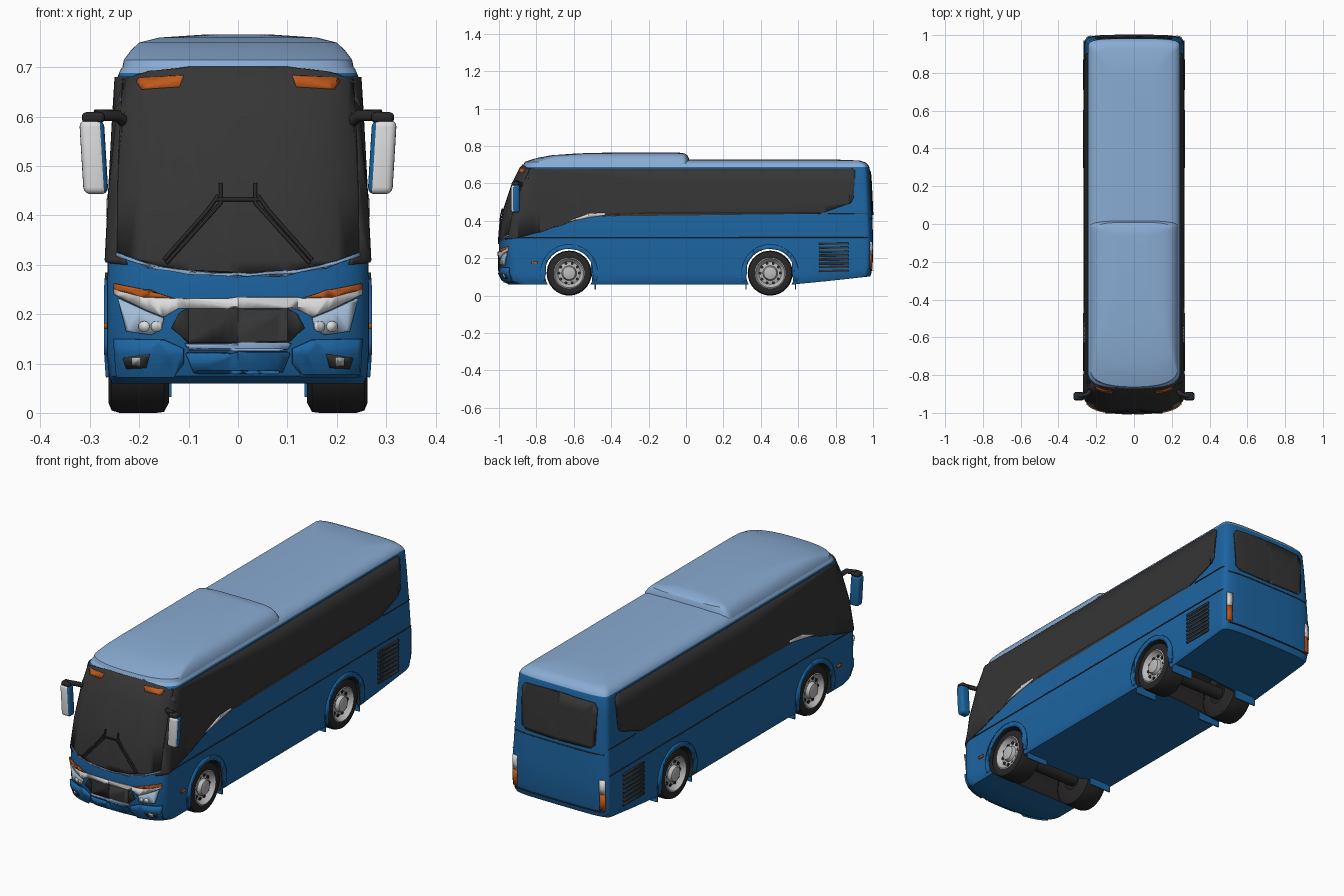
import bpy, bmesh, math
from mathutils import Vector, Matrix

cube = bpy.data.objects.get("Cube")
if cube:
    bpy.data.objects.remove(cube)


def material(name, *rgb):
    m = bpy.data.materials.new(name)
    m.use_nodes = True
    m.diffuse_color = (*rgb, 1)
    m.node_tree.nodes["Principled BSDF"].inputs["Base Color"].default_value = (*rgb, 1)
    return m


BLUE = material("body blue", .012, .13, .36)
ROOF = material("roof light blue", .25, .41, .65)
GLASS = material("dark glass", .036, .036, .036)
BLACK = material("tyre black", .022, .02, .02)
WHITE = material("white trim", .72, .72, .72)
ORANGE = material("amber lamp", .52, .1, .012)
STEEL = material("wheel grey", .5, .5, .5)
LENS = material("headlight lens", .36, .5, .66)

# Body levels: height, half width, front y, rear y
BODY = [(.06, .255, -.95, .985), (.075, .262, -.975, .99), (.12, .265, -.995, .998),
        (.25, .265, -1, 1), (.31, .264, -.998, 1), (.45, .257, -.975, .995),
        (.6, .249, -.925, .988), (.68, .244, -.885, .982), (.688, .241, -.878, .979),
        (.697, .237, -.871, .975), (.712, .222, -.855, .96), (.722, .19, -.82, .93),
        (.727, .1, -.7, .8)]
POD = [(.69, .236, -.872, .02), (.715, .231, -.862, .018), (.735, .216, -.8, .015),
       (.75, .2, -.72, .008), (.76, .16, -.58, -.008), (.766, .07, -.35, -.05)]
FD, FP, RD, RP = .1, 2.5, .05, 4      # depth and roundness of the front and rear ends
AXLES = {"front": -.625, "rear": .45}
AXLE_Z, ARCH_R = .12, .13


def finish(bm, name, mats):
    bmesh.ops.recalc_face_normals(bm, faces=bm.faces)
    me = bpy.data.meshes.new(name)
    bm.to_mesh(me)
    bm.free()
    for m in mats:
        me.materials.append(m)
    ob = bpy.data.objects.new(name, me)
    bpy.context.collection.objects.link(ob)
    return ob


def ring(w, yf, yr, steps=16):
    half = []
    for i in range(steps + 1):
        a = math.pi / 2 * i / steps
        half.append((w * math.sin(a) ** (2 / FP), yf + FD * (1 - max(0, math.cos(a)) ** (2 / FP))))
    for i in range(1, 10):
        half.append((w, yf + FD + (yr - RD - yf - FD) * i / 10))
    for i in range(steps + 1):
        a = math.pi / 2 * (1 - i / steps)
        half.append((w * math.sin(a) ** (2 / RP), yr - RD * (1 - max(0, math.cos(a)) ** (2 / RP))))
    return half + [(-x, y) for x, y in half[-2:0:-1]]


def loft(name, levels, mats, roof_from):
    bm = bmesh.new()
    rows = []
    for z, w, yf, yr in levels:
        rows.append([bm.verts.new((x, y, z + max(0, y - .6) * .11 * max(0, .3 - z) / .24))
                     for x, y in ring(w, yf, yr)])
    for k, (a, b) in enumerate(zip(rows, rows[1:])):
        for i in range(len(a)):
            j = (i + 1) % len(a)
            f = bm.faces.new((a[i], a[j], b[j], b[i]))
            f.material_index = int(levels[k][0] >= roof_from)
    bm.faces.new(rows[0])
    bm.faces.new(rows[-1]).material_index = 1
    return finish(bm, name, mats)


def level(z):
    for a, b in zip(BODY, BODY[1:]):
        if z <= b[0]:
            t = max(0, (z - a[0]) / (b[0] - a[0]))
            return [p + (q - p) * t for p, q in zip(a[1:], b[1:])]
    return BODY[-1][1:]


def on_body(kind, u, z, off):
    """Point of the body surface, pushed outwards by off."""
    w, yf, yr = level(z)
    if kind == "side":
        cf = min(1, max(0, (yf + FD - u) / FD))
        cr = min(1, max(0, (u - yr + RD) / RD))
        return (w * (1 - cf ** FP) ** (1 / FP) * (1 - cr ** RP) ** (1 / RP) + off, u, z)
    r = min(1, abs(u) / w)
    if kind == "front":
        return (u, yf + FD * (1 - (1 - r ** FP) ** (1 / FP)) - off, z)
    return (u, yr - RD * (1 - (1 - r ** RP) ** (1 / RP)) + off, z)


def panel(name, kind, pts, mat, off=.003, both=False, thick=.006):
    """Thin plate with outline pts, draped over the body; both adds its mirror image."""
    bm = bmesh.new()
    f = bm.faces.new([bm.verts.new((u, 0, z)) for u, z in pts])
    bmesh.ops.triangulate(bm, faces=[f])
    cuts = [(Vector((0, 0, l[0])), Vector((0, 0, 1))) for l in BODY]
    cuts += [(Vector((k * .02, 0, 0)), Vector((1, 0, 0))) for k in range(-50, 51)]
    for co, no in cuts:
        bmesh.ops.bisect_plane(bm, geom=bm.verts[:] + bm.edges[:] + bm.faces[:],
                               plane_co=co, plane_no=no)
    for v in bm.verts:
        v.co = on_body(kind, v.co.x, v.co.z, off)
    if both:
        dup = bmesh.ops.duplicate(bm, geom=bm.verts[:] + bm.edges[:] + bm.faces[:])["geom"]
        for v in dup:
            if isinstance(v, bmesh.types.BMVert):
                v.co.x = -v.co.x
    ob = finish(bm, name, [mat])
    mod = ob.modifiers.new("thickness", "SOLIDIFY")
    mod.thickness, mod.offset = thick, 0
    return ob


def strip(u0, u1, z0, z1):
    return [(u0, z0), (u1, z0), (u1, z1), (u0, z1)]


def mirrored(half):
    return half + [(-x, z) for x, z in reversed(half)]


def box(name, loc, size, mat, bevel=0):
    bm = bmesh.new()
    bmesh.ops.create_cube(bm, size=1, matrix=Matrix.Translation(loc) @ Matrix.Diagonal((*size, 1)))
    if bevel:
        bmesh.ops.bevel(bm, geom=bm.edges[:], offset=bevel, segments=4, profile=.5, affect="EDGES")
    return finish(bm, name, [mat])


def tube(name, pts, radius, mat):
    cu = bpy.data.curves.new(name, "CURVE")
    cu.dimensions, cu.bevel_depth, cu.bevel_resolution, cu.use_fill_caps = "3D", radius, 2, True
    sp = cu.splines.new("POLY")
    sp.points.add(len(pts) - 1)
    for p, co in zip(sp.points, pts):
        p.co = (*co, 1)
    cu.materials.append(mat)
    ob = bpy.data.objects.new(name, cu)
    bpy.context.collection.objects.link(ob)


def cylinder_x(bm, centre, radius, length, sides):
    bmesh.ops.create_cone(bm, cap_ends=True, segments=sides, radius1=radius, radius2=radius, depth=length,
                          matrix=Matrix.Translation(centre) @ Matrix.Rotation(math.pi / 2, 4, "Y"))


# Body shell with wheel wells cut through it
body = loft("body_shell", BODY, [BLUE, ROOF, BLACK], .687)
for y in AXLES.values():
    bm = bmesh.new()
    cylinder_x(bm, (0, y, AXLE_Z), ARCH_R, .7, 48)
    cutter = finish(bm, "wheel_well_cutter", [BLACK])
    cutter.hide_render = True
    mod = body.modifiers.new("well", "BOOLEAN")
    mod.operation, mod.object, mod.solver = "DIFFERENCE", cutter, "EXACT"
    bpy.context.view_layer.objects.active = body
    bpy.ops.object.modifier_apply(modifier=mod.name)
    bpy.data.objects.remove(cutter)
for p in body.data.polygons:
    vs = [body.data.vertices[i].co for i in p.vertices]
    if any(all(math.hypot(v.y - y, v.z - AXLE_Z) < ARCH_R + .002 for v in vs) for y in AXLES.values()):
        p.material_index = 2
loft("roof_pod", POD, [ROOF, ROOF], 0)

# Glazing
panel("windscreen", "front", mirrored([(0, .283), (.1, .287), (.18, .302), (.243, .325), (.241, .5),
                                       (.232, .675), (.18, .69), (.1, .699)]), GLASS)
panel("side_windows", "side", [(-.965, .3), (-.917, .305), (-.78, .34), (-.6, .4), (-.52, .425), (-.435, .44),
                               (.725, .44), (.88, .495), (.895, .52), (.905, .665), (.89, .68),
                               (-.855, .68)], GLASS, both=True)
panel("rear_window", "rear", mirrored([(0, .43), (.18, .435), (.2, .455), (.205, .63), (.19, .655), (0, .662)]), GLASS)
panel("window_trim", "side", [(-.63, .397), (-.43, .432), (-.43, .442), (-.52, .438)], WHITE, .005, True)
panel("windscreen_lower_trim", "front", mirrored([(0, .277), (.1, .28), (.18, .295), (.245, .317), (.245, .324),
                                                  (.18, .301), (.1, .286), (0, .282)]), ROOF, .004)
panel("roof_marker_lamps", "front", [(.118, .66), (.195, .655), (.205, .67), (.2, .678), (.11, .682)],
      ORANGE, .006, True)

# Front fascia
panel("fascia_trim", "front", mirrored([(0, .212), (.12, .212), (.15, .194), (.185, .208), (.25, .24), (.25, .258),
                                        (.19, .238), (.13, .232), (0, .232)]), WHITE, .006)
panel("front_indicators", "front", [(.13, .232), (.19, .234), (.25, .25), (.25, .262), (.18, .248)],
      ORANGE, .008, True)
panel("headlights", "front", [(.15, .192), (.155, .17), (.175, .158), (.225, .165), (.242, .232), (.185, .206)],
      LENS, .005, True)
for cx in (.165, .19):
    panel("headlight_bulb", "front", [(cx + .011 * math.cos(a * math.pi / 6), .175 + .011 * math.sin(a * math.pi / 6))
                                      for a in range(12)], WHITE, .008, True)
panel("grille", "front", mirrored([(0, .142), (.1, .142), (.135, .172), (.12, .2), (.1, .21), (0, .21)]), GLASS, .005)
panel("grille_lower_bar", "front", mirrored([(0, .128), (.1, .128), (.108, .14), (0, .14)]), ROOF, .006)
panel("bumper_bar", "front", mirrored([(0, .083), (.09, .083), (.105, .12), (0, .12)]), BLUE, .006, thick=.009)
panel("bumper_cheeks", "front", [(.11, .1), (.13, .075), (.245, .075), (.25, .15), (.15, .148), (.11, .13)],
      BLUE, .005, True, .009)
panel("fog_lamp_recess", "front", [(.185, .092), (.225, .09), (.232, .112), (.178, .12)], GLASS, .008, True)
panel("fog_lamps", "front", strip(.197, .215, .096, .112), STEEL, .011, True)

# Side and rear details
panel("side_seam", "side", strip(-.93, .97, .309, .312), GLASS, .001, True)
panel("rear_upper_seam", "side", strip(.76, .97, .437, .439), GLASS, .001, True)
for z in (.41, .13):
    panel("rear_seam", "rear", strip(-.24, .24, z, z + .003), GLASS, .001)
for k in range(8):
    panel("engine_vent_slat", "side", strip(.71, .87, .125 + k * .021, .137 + k * .021), GLASS, .002, True)
panel("side_marker", "side", strip(-.825, -.795, .17, .182), ORANGE, .003, True)
panel("rear_lamp_upper", "rear", strip(.225, .252, .22, .29), WHITE, .004, True)
panel("rear_lamp_lower", "rear", strip(.225, .252, .14, .22), ORANGE, .004, True)

# Wheels: lathed tyre and rim, with ventilation holes
PROFILE = [(.14, .05), (.14, .1), (.15, .118), (.165, .12), (.24, .12), (.256, .115), (.262, .1), (.26, .082),
           (.262, .078), (.248, .07), (.238, .06), (.243, .04), (.26, .034), (.264, .022), (.264, 0)]
for end, y in AXLES.items():
    for side, s in (("left", 1), ("right", -1)):
        bm = bmesh.new()
        vs = [bm.verts.new((s * x, y, AXLE_Z + r)) for x, r in PROFILE]
        es = [bm.edges.new(e) for e in zip(vs, vs[1:])]
        bmesh.ops.spin(bm, geom=vs + es, cent=(0, y, AXLE_Z), axis=(1, 0, 0), angle=math.tau, steps=40)
        bmesh.ops.remove_doubles(bm, verts=bm.verts, dist=.0001)
        for f in bm.faces:
            c = f.calc_center_median()
            f.material_index = int(abs(c.x) > .23 and math.hypot(c.y - y, c.z - AXLE_Z) < .081)
        finish(bm, f"{end}_{side}_wheel", [BLACK, STEEL])
        bm = bmesh.new()
        for k in range(10):
            a = math.tau * k / 10
            cylinder_x(bm, (s * .241, y + .054 * math.cos(a), AXLE_Z + .054 * math.sin(a)), .008, .006, 10)
        finish(bm, f"{end}_{side}_wheel_holes", [BLACK])
    bm = bmesh.new()
    cylinder_x(bm, (0, y, AXLE_Z), .03, .3, 16)
    finish(bm, f"{end}_axle", [BLACK])
    arc = [math.pi * k / 20 for k in range(-2, 23)]
    lip = [(y + r * math.cos(a), AXLE_Z + r * math.sin(a))
           for r, seq in ((ARCH_R, arc), (.153, arc[::-1])) for a in seq]
    panel(f"{end}_wheel_arch_lips", "side", lip, BLUE, .002, True, .008)

# Mud flaps, mirrors and wipers
for s, side in ((1, "left"), (-1, "right")):
    for y in (-.485, .32, .585):
        box(f"{side}_mud_flap", (s * .195, y, .055), (.12, .006, .045), BLUE)
    housing = box(f"{side}_mirror_housing", (s * .292, -.912, .518), (.05, .045, .15), BLUE, .014)
    housing.data.materials.append(WHITE)
    for p in housing.data.polygons:
        p.material_index = int(p.normal.y < -.2 and p.center.x * s > .275)
    for v in housing.data.vertices:      # lean the housing outwards at the top
        v.co.x += s * (v.co.z - .518) * .06
    box(f"{side}_mirror_cap", (s * .293, -.912, .598), (.046, .04, .022), BLACK, .009)
    tube(f"{side}_mirror_arm", [(s * .225, -.87, .585), (s * .245, -.9, .602), (s * .29, -.912, .603)], .012, BLACK)
    for k, path in enumerate(([(.035, .465), (.035, .425), (.145, .303)], [(.04, .44), (.06, .412), (.15, .31)],
                              [(0, .432), (.045, .432)])):
        tube(f"{side}_wiper_{k}", [on_body("front", s * x, z, .012) for x, z in path], .004, BLACK)

# Smooth shading with sharp creases
bpy.ops.object.select_all(action="DESELECT")
for ob in bpy.context.scene.objects:
    if ob.type == "MESH":
        ob.select_set(True)
        bpy.context.view_layer.objects.active = ob
bpy.ops.object.shade_smooth_by_angle(angle=math.radians(32))
